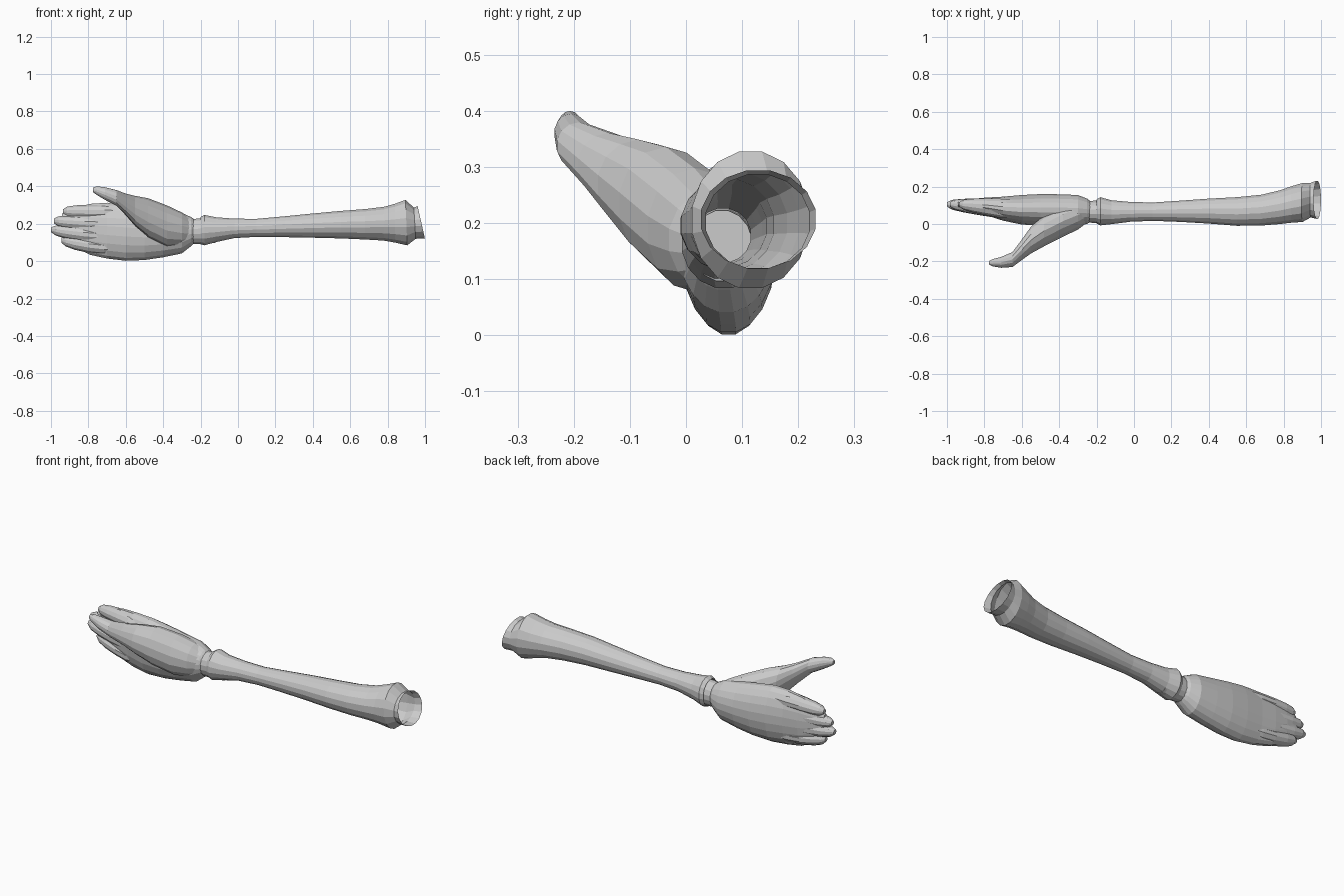
import bpy, bmesh
from math import sin, cos, pi


def loft(name, sections, sides=16, cap_start=False, cap_end=True):
    """Skin elliptical rings given as (x, y, z, half_y, half_z[, lean])."""
    bm = bmesh.new()
    rings = []
    for x, y, z, ry, rz, *lean in sections:
        k = lean[0] if lean else 0
        ring = []
        for i in range(sides):
            a = 2 * pi * (i + 0.5) / sides
            ring.append(bm.verts.new((x - k * sin(a), y + ry * cos(a), z + rz * sin(a))))
        rings.append(ring)
    for r0, r1 in zip(rings, rings[1:]):
        for i in range(sides):
            j = (i + 1) % sides
            bm.faces.new((r0[i], r0[j], r1[j], r1[i]))
    if cap_start:
        bm.faces.new(rings[0])
    if cap_end:
        bm.faces.new(rings[-1])
    bmesh.ops.recalc_face_normals(bm, faces=bm.faces)
    mesh = bpy.data.meshes.new(name)
    bm.to_mesh(mesh)
    bm.free()
    ob = bpy.data.objects.new(name, mesh)
    bpy.context.collection.objects.link(ob)
    return ob


# Hollow forearm: wrist flare, slim shaft, elbow flare, neck and slanted open rim
loft("forearm", [
    (-0.14, 0.065, 0.160, 0.056, 0.066),
    (-0.20, 0.067, 0.163, 0.066, 0.074),
    (-0.18, 0.068, 0.166, 0.077, 0.083),
    (-0.12, 0.063, 0.168, 0.065, 0.068),
    (-0.02, 0.065, 0.175, 0.054, 0.053),
    (0.10, 0.066, 0.178, 0.050, 0.049),
    (0.25, 0.068, 0.184, 0.058, 0.057),
    (0.40, 0.069, 0.190, 0.068, 0.066),
    (0.55, 0.067, 0.195, 0.078, 0.075),
    (0.68, 0.074, 0.197, 0.084, 0.083),
    (0.78, 0.090, 0.200, 0.092, 0.092),
    (0.84, 0.104, 0.203, 0.099, 0.106),
    (0.90, 0.115, 0.206, 0.106, 0.124, 0.005),
    (0.945, 0.128, 0.203, 0.094, 0.085, 0.005),
    (0.98, 0.129, 0.207, 0.104, 0.089, 0.020),
], sides=16, cap_end=False)

# Wrist joint linking forearm and hand
loft("wrist", [
    (-0.12, 0.064, 0.160, 0.055, 0.064),
    (-0.20, 0.065, 0.160, 0.061, 0.070),
    (-0.27, 0.066, 0.158, 0.058, 0.066),
], sides=16, cap_start=True)

# Palm, thinning inside the fingers
loft("palm", [
    (-0.225, 0.066, 0.160, 0.050, 0.058),
    (-0.25, 0.068, 0.158, 0.068, 0.078),
    (-0.30, 0.072, 0.150, 0.084, 0.110),
    (-0.40, 0.075, 0.148, 0.085, 0.129),
    (-0.50, 0.076, 0.150, 0.085, 0.146),
    (-0.60, 0.076, 0.156, 0.080, 0.156),
    (-0.70, 0.082, 0.163, 0.065, 0.151),
    (-0.79, 0.094, 0.170, 0.048, 0.138),
    (-0.87, 0.100, 0.180, 0.034, 0.108),
    (-0.94, 0.104, 0.190, 0.018, 0.066),
], sides=20, cap_start=True)

# Thumb with its broad base blended into the palm
loft("thumb", [
    (-0.25, 0.065, 0.160, 0.058, 0.066),
    (-0.30, 0.048, 0.170, 0.080, 0.090),
    (-0.38, 0.015, 0.188, 0.085, 0.110),
    (-0.48, -0.036, 0.232, 0.085, 0.104),
    (-0.55, -0.085, 0.268, 0.074, 0.081),
    (-0.60, -0.138, 0.303, 0.056, 0.058),
    (-0.65, -0.190, 0.338, 0.041, 0.042),
    (-0.71, -0.205, 0.361, 0.030, 0.034),
    (-0.755, -0.207, 0.377, 0.020, 0.023),
    (-0.775, -0.207, 0.381, 0.010, 0.012),
], sides=14, cap_start=True)

# Fingers held together: (name, base z, tip z, tip x)
for name, z0, z1, tip in [
    ("index_finger", 0.262, 0.265, -0.935),
    ("middle_finger", 0.197, 0.215, -0.985),
    ("ring_finger", 0.133, 0.168, -1.0),
    ("little_finger", 0.070, 0.112, -0.945),
]:
    base = -0.62
    rows = []
    for t, y, ry, rz in [(0, 0.078, 0.050, 0.034), (0.3, 0.084, 0.053, 0.041),
                         (0.55, 0.092, 0.046, 0.040), (0.78, 0.099, 0.037, 0.036),
                         (0.93, 0.103, 0.027, 0.028), (1, 0.105, 0.012, 0.013)]:
        rows.append((base + (tip - base) * t, y, z0 + (z1 - z0) * t * t, ry, rz))
    loft(name, rows, sides=12, cap_start=True)
